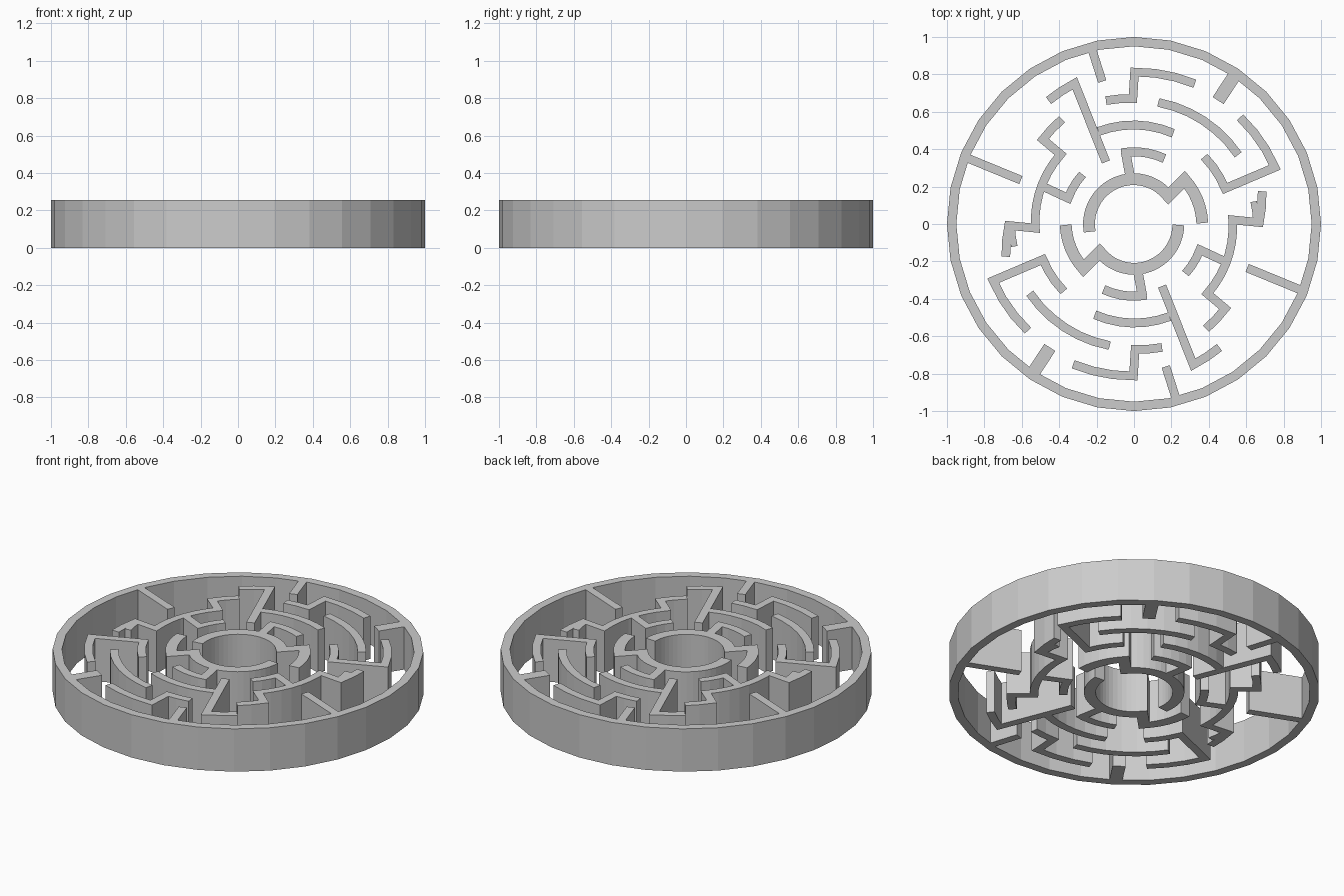
import bpy, bmesh, math
from mathutils import Vector

if "Cube" in bpy.data.objects:
    bpy.data.objects.remove(bpy.data.objects["Cube"])

H = 0.255


def path(start, *steps):
    """Centre line from points; a step ('arc', x, y) sweeps around the origin."""
    pts = [Vector(start)]
    for s in steps:
        if s[0] != 'arc':
            pts.append(Vector(s))
            continue
        p = pts[-1]
        a0, a1 = math.atan2(p.y, p.x), math.atan2(s[2], s[1])
        d = (a1 - a0 + math.pi) % (2 * math.pi) - math.pi
        r0, r1 = p.length, math.hypot(s[1], s[2])
        n = max(2, round(abs(d) / math.radians(7)))
        for i in range(1, n + 1):
            t = i / n
            r, a = r0 + (r1 - r0) * t, a0 + d * t
            pts.append(Vector((r * math.cos(a), r * math.sin(a))))
    return pts


def add_wall(name, pts, width):
    """Extruded strip with mitred corners along the centre line."""
    bm = bmesh.new()
    rows = []
    for i, p in enumerate(pts):
        dirs = []
        if i > 0:
            dirs.append((p - pts[i - 1]).normalized())
        if i < len(pts) - 1:
            dirs.append((pts[i + 1] - p).normalized())
        norms = [Vector((-d.y, d.x)) for d in dirs]
        m = sum(norms, Vector((0, 0))).normalized()
        off = m * (width / 2 / max(0.4, m.dot(norms[0])))
        a, b = p + off, p - off
        rows.append([bm.verts.new((q.x, q.y, z)) for q, z in
                     ((a, 0), (b, 0), (b, H), (a, H))])
    for r, s in zip(rows, rows[1:]):
        for k in range(4):
            bm.faces.new((r[k], r[(k + 1) % 4], s[(k + 1) % 4], s[k]))
    bm.faces.new(rows[0])
    bm.faces.new(rows[-1])
    bmesh.ops.recalc_face_normals(bm, faces=bm.faces)
    me = bpy.data.meshes.new(name)
    bm.to_mesh(me)
    bm.free()
    bpy.context.collection.objects.link(bpy.data.objects.new(name, me))


def pair(name, pts, width=0.046):
    """Wall plus its half-turn copy."""
    add_wall(name + "_a", pts, width)
    add_wall(name + "_b", [-p for p in pts], width)


# Outer rim, 32 sides
bm = bmesh.new()
loops = []
for r, z in ((1, 0), (1, H), (0.95, H), (0.95, 0)):
    loops.append([bm.verts.new((r * math.cos(i * math.pi / 16),
                                r * math.sin(i * math.pi / 16), z)) for i in range(32)])
for k in range(4):
    a, b = loops[k], loops[(k + 1) % 4]
    for i in range(32):
        j = (i + 1) % 32
        bm.faces.new((a[i], a[j], b[j], b[i]))
bmesh.ops.recalc_face_normals(bm, faces=bm.faces)
me = bpy.data.meshes.new("outer_rim")
bm.to_mesh(me)
bm.free()
bpy.context.collection.objects.link(bpy.data.objects.new("outer_rim", me))

# Central ring halves with hooked arms
hook = [(0.27, 0.237), ('arc', 0.365, 0.005)]
upper = path((-0.237, -0.042), ('arc', 0, 0.24), ('arc', 0.183, 0.15), *hook)
lower = path((-0.237, 0.005), ('arc', 0, 0.24), ('arc', 0.183, 0.15), *hook)
add_wall("centre_ring_upper", upper, 0.063)
add_wall("centre_ring_lower", [-p for p in lower], 0.063)

# Inner T walls
pair("inner_spoke", path((-0.02, 0.25), (-0.045, 0.385)), 0.05)
pair("inner_arc", path((-0.068, 0.38), ('arc', 0.163, 0.35)), 0.048)

# Long slanted wall with an outer hook and a side arc
pair("slanted_wall", path((-0.15, 0.332), (-0.317, 0.752), ('arc', -0.457, 0.66)))
pair("middle_arc", path((-0.19, 0.495), ('arc', 0.21, 0.485)), 0.047)

# Stepped wall near the rim
pair("stepped_wall", path((-0.15, 0.66), ('arc', -0.006, 0.67), (0.003, 0.812),
                          ('arc', 0.325, 0.75)))
# Free arc
pair("free_arc", path((0.13, 0.65), ('arc', 0.557, 0.37)))
# Angled hook
pair("angled_hook", path((0.567, 0.57), ('arc', 0.753, 0.303), (0.487, 0.19),
                         ('arc', 0.375, 0.36)))
# Winding wall with branch
pair("winding_wall", path((0.685, 0.175), ('arc', 0.67, 0.008), (0.527, 0.022),
                          ('arc', 0.392, -0.372), (0.487, -0.452),
                          ('arc', 0.385, -0.56)))
pair("winding_nub", path((0.64, 0.12), ('arc', 0.655, 0.01)), 0.035)
pair("winding_branch", path((0.475, -0.195), (0.352, -0.138), ('arc', 0.275, -0.265)))

# Straight spokes from the rim
pair("short_spoke", path((0.545, 0.805), (0.45, 0.66)), 0.07)
pair("long_spoke", path((0.605, -0.235), (0.89, -0.352)), 0.046)
pair("small_spoke", path((0.17, -0.762), (0.225, -0.935)), 0.046)
